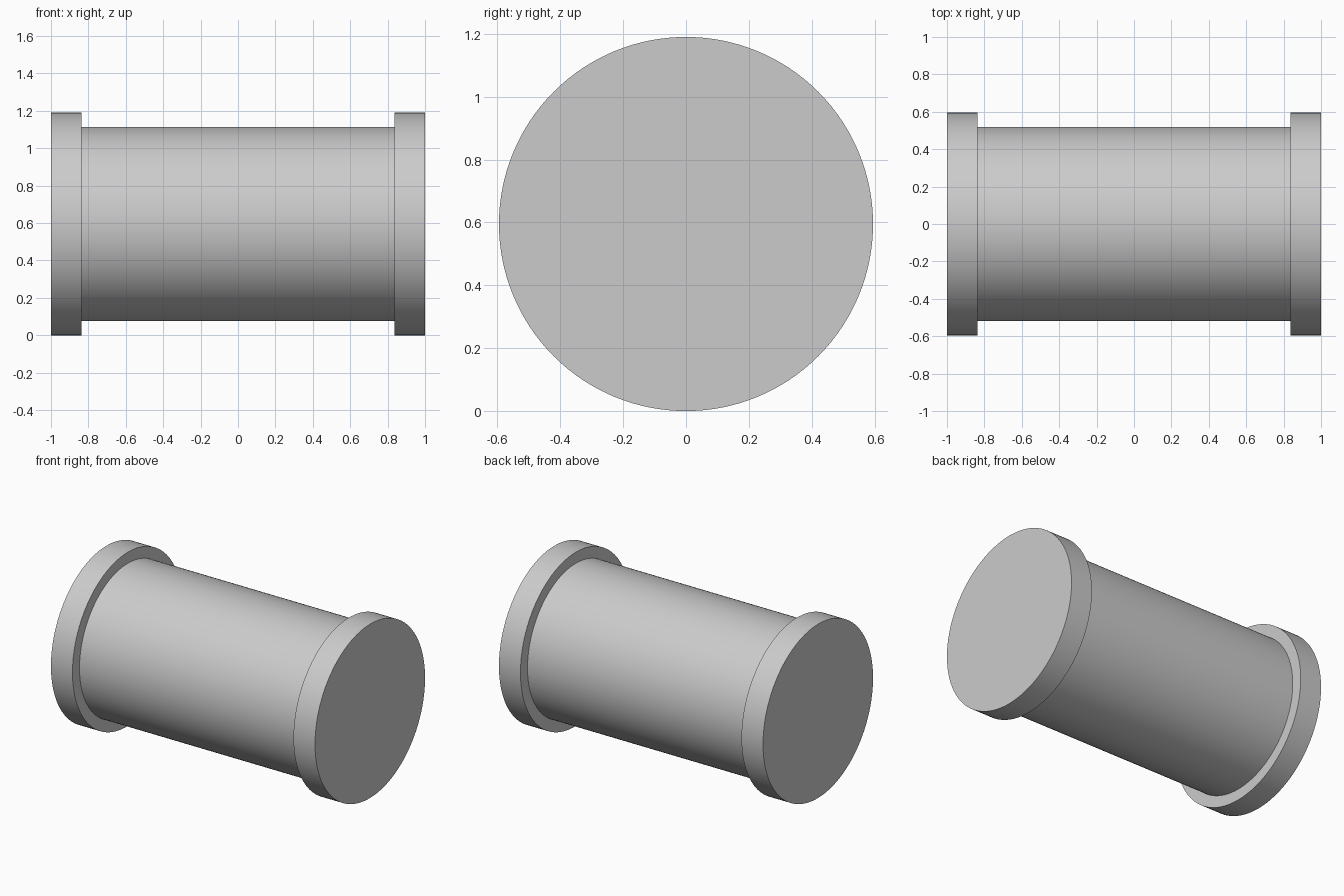
import bpy
import math

if "Cube" in bpy.data.objects:
    bpy.data.objects.remove(bpy.data.objects["Cube"])

FLANGE_R = 0.595
BODY_R = 0.519
FLANGE_W = 0.163


def drum(name, radius, x0, x1):
    """Capped cylinder lying along x, smooth round the side."""
    bpy.ops.mesh.primitive_cylinder_add(
        vertices=128, radius=radius, depth=x1 - x0,
        location=((x0 + x1) / 2, 0, FLANGE_R),
        rotation=(0, math.pi / 2, 0))
    obj = bpy.context.object
    obj.name = name
    bpy.ops.object.transform_apply(location=False, rotation=True, scale=True)
    bpy.ops.object.shade_smooth_by_angle(angle=math.radians(30))
    return obj


# Central barrel between the two end flanges
drum("barrel", BODY_R, -1 + FLANGE_W, 1 - FLANGE_W)

# Wider end flanges
drum("left_flange", FLANGE_R, -1, -1 + FLANGE_W)
drum("right_flange", FLANGE_R, 1 - FLANGE_W, 1)
